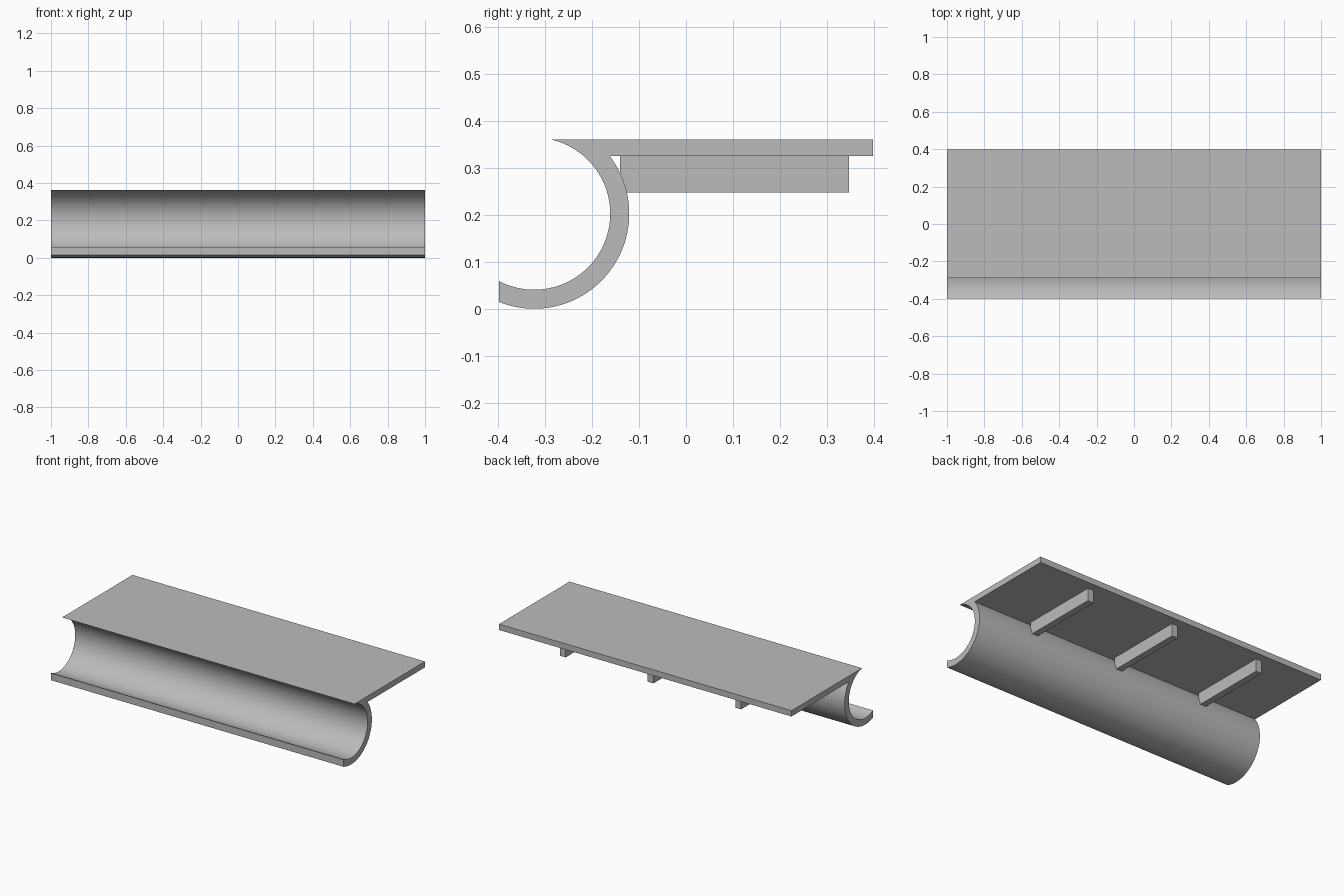
import bpy
import bmesh
from math import acos, asin, cos, sin, radians

cube = bpy.data.objects.get("Cube")
if cube:
    bpy.data.objects.remove(cube, do_unlink=True)

# Main dimensions
HALF_LENGTH, HALF_DEPTH = 1.0, 0.398
CY, CZ = -0.3235, 0.2025            # trough axis
R_OUT, R_IN = 0.2025, 0.162
TOP, UNDERSIDE = 0.361, 0.325       # shelf faces

grey = bpy.data.materials.new("plain grey")
grey.use_nodes = True
grey.diffuse_color = (0.5, 0.5, 0.5, 1)
grey.node_tree.nodes["Principled BSDF"].inputs["Base Color"].default_value = grey.diffuse_color


def arc(radius, start, end, steps=56):
    angles = [start + (end - start) * i / steps for i in range(steps + 1)]
    return [(CY + radius * cos(a), CZ + radius * sin(a)) for a in angles]


def extrude_profile(name, profile, x0, x1):
    """Extrude a closed (y, z) outline along x."""
    bm = bmesh.new()
    face = bm.faces.new([bm.verts.new((x0, y, z)) for y, z in profile])
    moved = bmesh.ops.extrude_face_region(bm, geom=[face])["geom"]
    verts = [v for v in moved if isinstance(v, bmesh.types.BMVert)]
    bmesh.ops.translate(bm, verts=verts, vec=(x1 - x0, 0, 0))
    bmesh.ops.recalc_face_normals(bm, faces=bm.faces)
    mesh = bpy.data.meshes.new(name)
    bm.to_mesh(mesh)
    bm.free()
    mesh.materials.append(grey)
    obj = bpy.data.objects.new(name, mesh)
    bpy.context.collection.objects.link(obj)
    return obj


# Shelf and curved trough share one section: inner arc, front lip, outer arc, shelf
lip = -HALF_DEPTH - CY
section = arc(R_IN, asin((TOP - CZ) / R_IN), -acos(lip / R_IN))
section += arc(R_OUT, -acos(lip / R_OUT), asin((UNDERSIDE - CZ) / R_OUT))
section += [(HALF_DEPTH, UNDERSIDE), (HALF_DEPTH, TOP)]
body = extrude_profile("shelf_with_trough", section, -HALF_LENGTH, HALF_LENGTH)

bpy.ops.object.select_all(action="DESELECT")
body.select_set(True)
bpy.context.view_layer.objects.active = body
bpy.ops.object.shade_smooth_by_angle(angle=radians(30))

# Three support ribs below the shelf, seated in the trough wall
rib_section = [(-0.141, 0.248), (0.347, 0.248), (0.347, UNDERSIDE), (-0.141, UNDERSIDE)]
for side, x in (("right", -0.6), ("middle", 0), ("left", 0.6)):
    extrude_profile(side + "_rib", rib_section, x - 0.02, x + 0.02)
